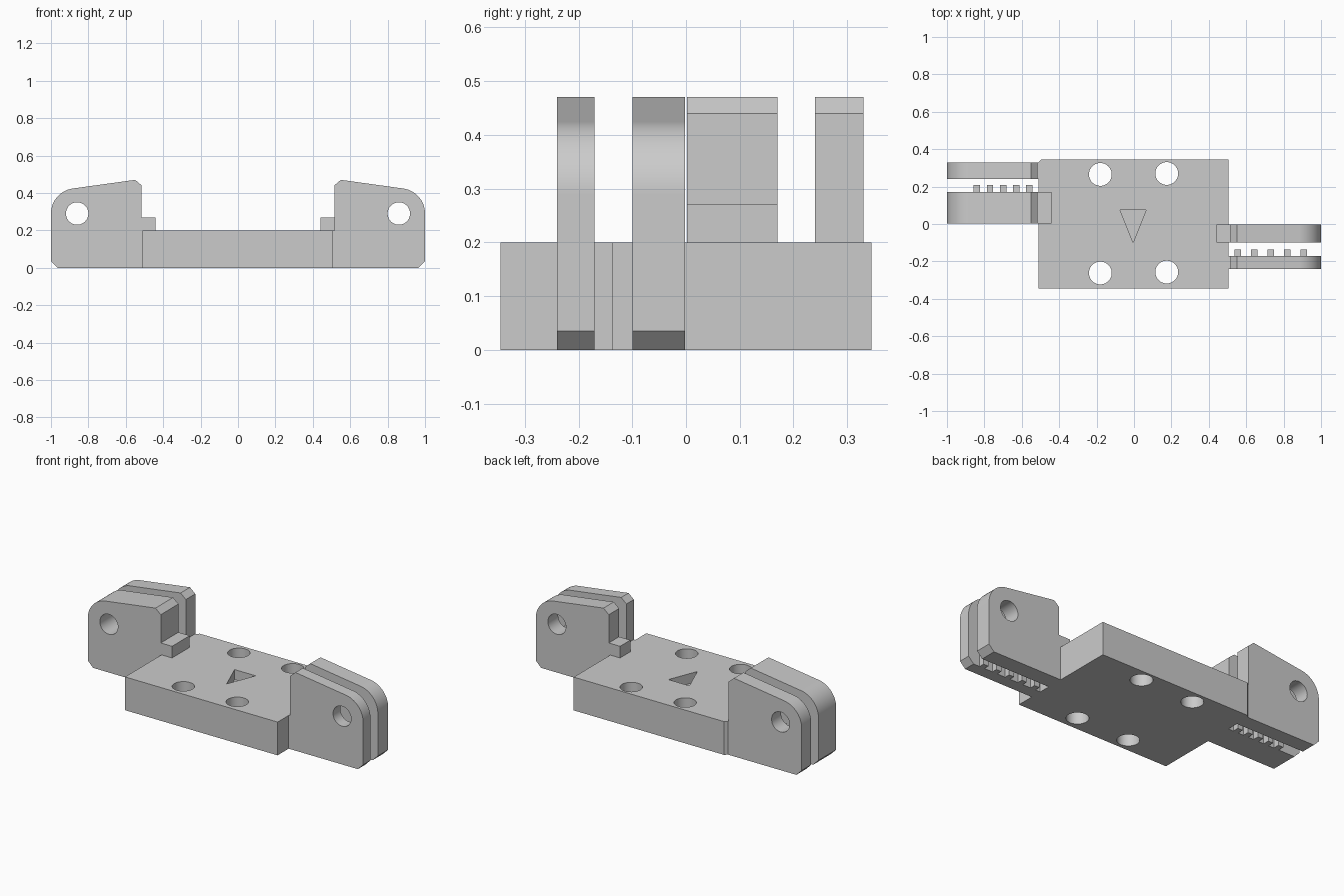
import bpy
import bmesh
from math import cos, sin, radians

if "Cube" in bpy.data.objects:
    bpy.data.objects.remove(bpy.data.objects["Cube"])

# Single grey plastic material
GREY = (0.6, 0.6, 0.6, 1.0)
grey = bpy.data.materials.new("light grey")
grey.use_nodes = True
grey.diffuse_color = GREY
grey.node_tree.nodes["Principled BSDF"].inputs["Base Color"].default_value = GREY

BASE_H = 0.2
AXIS_X, AXIS_Z, ROUND, BORE = 0.865, 0.29, 0.135, 0.06


def prism(name, outline, start, end, axis):
    """Extrude a 2D outline along z (outline is x, y) or along y (outline is x, z)."""
    def place(p, d):
        return (p[0], p[1], d) if axis == "z" else (p[0], d, p[1])
    bm = bmesh.new()
    face = bm.faces.new([bm.verts.new(place(p, start)) for p in outline])
    grown = bmesh.ops.extrude_face_region(bm, geom=[face])
    moved = [v for v in grown["geom"] if isinstance(v, bmesh.types.BMVert)]
    bmesh.ops.translate(bm, verts=moved, vec=place((0, 0), end - start))
    bmesh.ops.recalc_face_normals(bm, faces=bm.faces)
    mesh = bpy.data.meshes.new(name)
    bm.to_mesh(mesh)
    bm.free()
    mesh.materials.append(grey)
    obj = bpy.data.objects.new(name, mesh)
    bpy.context.collection.objects.link(obj)
    return obj


def box(name, x0, x1, y0, y1, z0, z1):
    return prism(name, [(x0, y0), (x1, y0), (x1, y1), (x0, y1)], z0, z1, "z")


def arc(cx, cy, r, a0, a1, steps):
    angles = [radians(a0 + (a1 - a0) * i / steps) for i in range(steps + 1)]
    return [(cx + r * cos(a), cy + r * sin(a)) for a in angles]


def circle(cx, cy, r):
    return arc(cx, cy, r, 0, 360, 48)[:-1]


def cut(obj, cutter):
    cutter.hide_render = True
    mod = obj.modifiers.new("cut", "BOOLEAN")
    mod.operation = "DIFFERENCE"
    mod.solver = "EXACT"
    mod.object = cutter
    bpy.context.view_layer.objects.active = obj
    bpy.ops.object.modifier_apply(modifier=mod.name)
    bpy.data.objects.remove(cutter)


def smooth(obj):
    bpy.ops.object.select_all(action="DESELECT")
    obj.select_set(True)
    bpy.context.view_layer.objects.active = obj
    bpy.ops.object.shade_smooth_by_angle(angle=radians(30))
    weighted = obj.modifiers.new("weighted normals", "WEIGHTED_NORMAL")
    weighted.keep_sharp = True


# Base block with one clipped corner, four bolt holes and an arrow recess
base = prism("base_block", [(-0.51, -0.345), (0.505, -0.345), (0.505, 0.345),
                            (-0.495, 0.345), (-0.51, 0.33)], 0, BASE_H, "z")
for x, y in [(-0.18, 0.265), (0.175, 0.27), (-0.18, -0.262), (0.175, -0.257)]:
    cut(base, prism("bolt_cutter", circle(x, y, 0.061), -0.1, 0.3, "z"))
cut(base, prism("arrow_cutter", [(-0.075, 0.075), (0.065, 0.075), (-0.005, -0.1)],
                BASE_H - 0.06, 0.3, "z"))
smooth(base)


# Hinge plate: rounded outer corner, clipped toe, bored for the pin
def hinge_plate(name, side, y0, y1):
    outline = [(0.505, 0), (0.965, 0), (1, 0.035)]
    outline += arc(AXIS_X, AXIS_Z, ROUND, 0, 82, 20)
    outline += [(0.55, 0.47), (0.515, 0.44), (0.515, BASE_H), (0.505, BASE_H)]
    plate = prism(name, [(side * x, z) for x, z in outline], y0, y1, "y")
    bore = circle(side * (AXIS_X - 0.005), AXIS_Z, BORE)
    cut(plate, prism("pin_cutter", bore, y0 - 0.1, y1 + 0.1, "y"))
    smooth(plate)


hinge_plate("right_end_front_plate", -1, 0.002, 0.17)
hinge_plate("right_end_back_plate", -1, 0.24, 0.33)
hinge_plate("left_end_front_plate", 1, -0.24, -0.17)
hinge_plate("left_end_back_plate", 1, -0.10, -0.002)

# Small stop tabs on top of the base
box("right_end_tab", -0.52, -0.44, 0.002, 0.17, BASE_H, 0.27)
box("left_end_tab", 0.44, 0.52, -0.10, -0.002, BASE_H, 0.27)

# Rows of teeth in the slots between the plates
for i in range(5):
    x = -0.84 + 0.07 * i
    box(f"right_end_tooth_{i + 1}", x - 0.017, x + 0.017, 0.165, 0.208, 0, BASE_H)
    x = 0.555 + 0.088 * i
    box(f"left_end_tooth_{i + 1}", x - 0.017, x + 0.017, -0.175, -0.137, 0, BASE_H)
